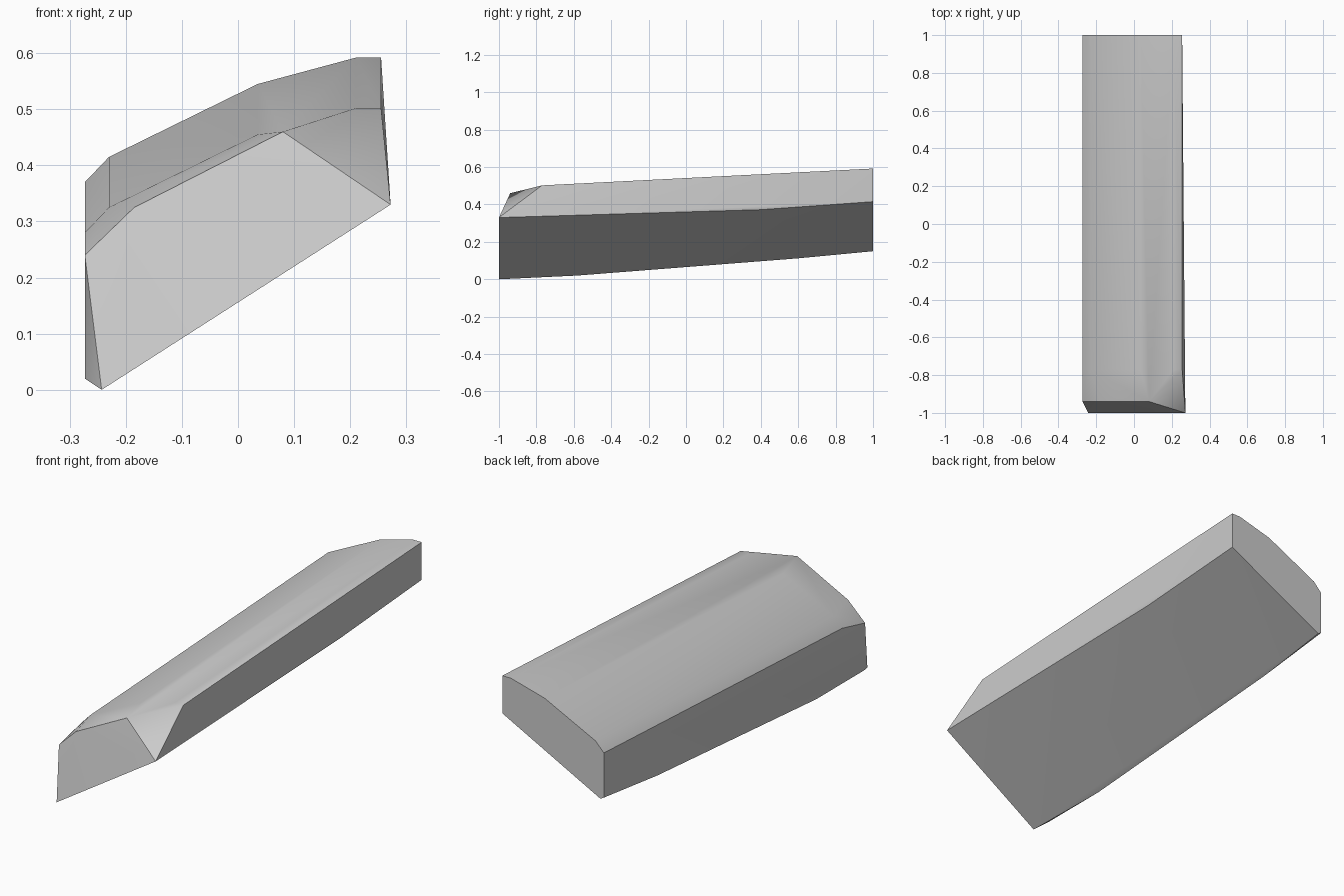
import bpy
import bmesh
from math import radians

cube = bpy.data.objects.get("Cube")
if cube:
    bpy.data.objects.remove(cube, do_unlink=True)

# One plain grey stone colour
stone = bpy.data.materials.new("stone grey")
stone.use_nodes = True
grey = (0.6, 0.6, 0.6, 1)
stone.diffuse_color = grey
stone.node_tree.nodes["Principled BSDF"].inputs["Base Color"].default_value = grey

LEFT, RIGHT = -0.273, 0.255

# Crown profile (x, z) of the full section, lowered towards the front
crown = [(LEFT, 0.37), (-0.23, 0.415), (0.035, 0.545), (0.21, 0.592), (RIGHT, 0.592)]


def section(y, drop):
    return [(x, y, z - drop) for x, z in crown]


points = section(1, 0) + section(-0.77, 0.09)

# Underside edges, gently bowed along the length
points += [(LEFT, y, z) for y, z in [(-0.94, 0.02), (-0.58, 0.02), (0.6, 0.112), (1, 0.16)]]
points += [(-0.255, 1, 0.15)]
points += [(RIGHT, y, z) for y, z in [(0.4, 0.372), (1, 0.415)]]

# Sloped nose with its cut corner
points += [(x, -0.94, z) for x, z in [(LEFT, 0.24), (-0.185, 0.325), (0.08, 0.46)]]
points += [(-0.243, -1, 0), (0.272, -1, 0.33)]

# Wrap the sections into one solid block
bm = bmesh.new()
for p in points:
    bm.verts.new(p)
hull = bmesh.ops.convex_hull(bm, input=bm.verts)
loose = {v for v in hull["geom_interior"] + hull["geom_unused"]
         if isinstance(v, bmesh.types.BMVert)}
bmesh.ops.delete(bm, geom=list(loose), context="VERTS")
bmesh.ops.dissolve_limit(bm, angle_limit=radians(1), verts=bm.verts, edges=bm.edges)
bmesh.ops.recalc_face_normals(bm, faces=bm.faces)

mesh = bpy.data.meshes.new("stone_block")
bm.to_mesh(mesh)
bm.free()
mesh.materials.append(stone)
block = bpy.data.objects.new("stone_block", mesh)
bpy.context.collection.objects.link(block)

# Soft crown, crisp edges
bpy.ops.object.select_all(action="DESELECT")
block.select_set(True)
bpy.context.view_layer.objects.active = block
bpy.ops.object.shade_smooth_by_angle(angle=radians(30))
